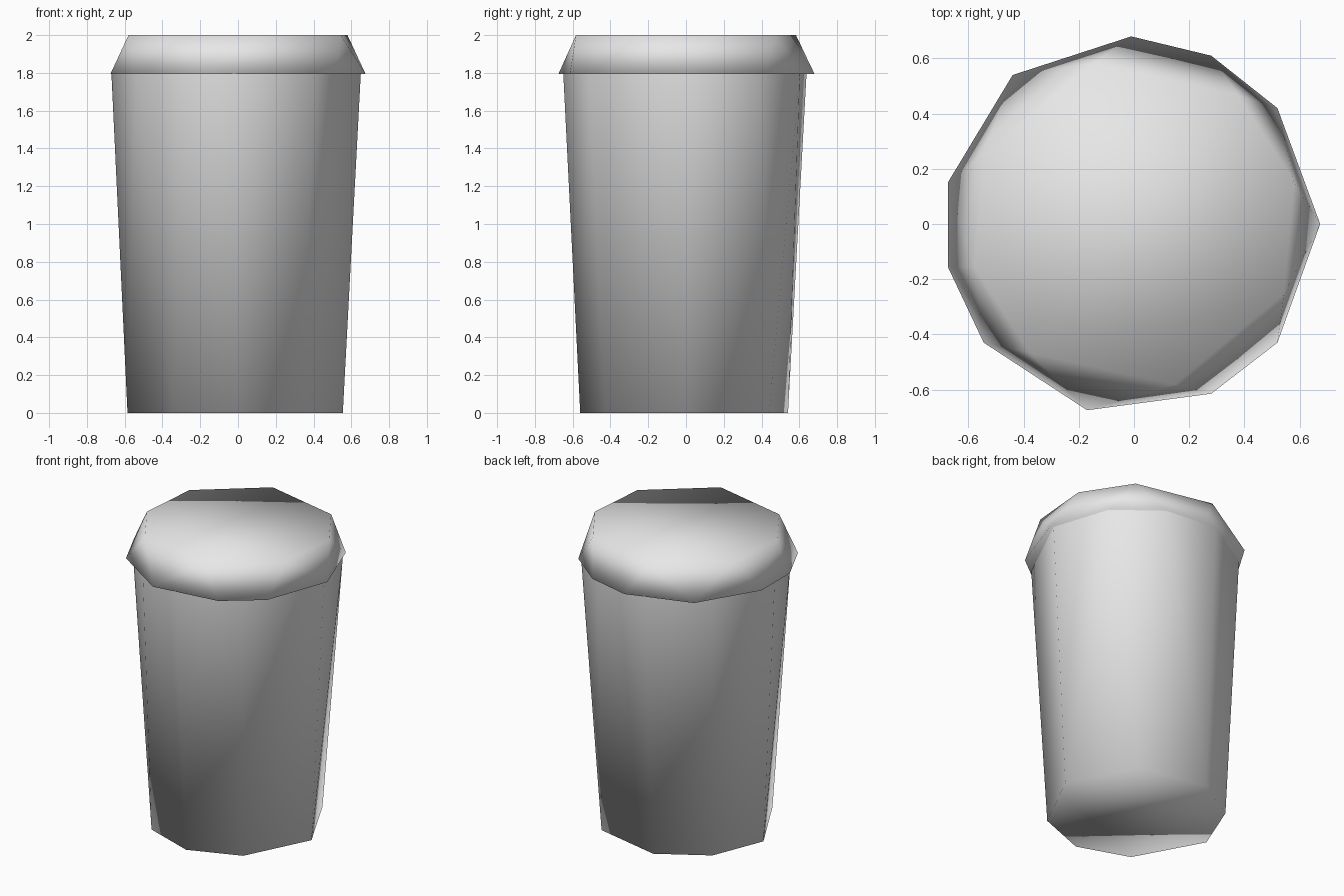
import bpy, bmesh, math

if "Cube" in bpy.data.objects:
    bpy.data.objects.remove(bpy.data.objects["Cube"])

paper = bpy.data.materials.new("light_grey")
paper.diffuse_color = (0.8, 0.8, 0.8, 1)
paper.use_nodes = True
paper.node_tree.nodes["Principled BSDF"].inputs["Base Color"].default_value = paper.diffuse_color


def ring(points, z):
    return [(x, y, z) for x, y in points]


def polar(radius, angles):
    return [(radius * math.cos(math.radians(a)), radius * math.sin(math.radians(a)))
            for a in angles]


def convex_part(name, points, open_above=None):
    """Smooth shaded solid wrapped around the rings, optionally left open on top."""
    bm = bmesh.new()
    for p in points:
        bm.verts.new(p)
    bmesh.ops.convex_hull(bm, input=bm.verts)
    bmesh.ops.recalc_face_normals(bm, faces=bm.faces)
    if open_above is not None:
        cap = [f for f in bm.faces if all(v.co.z > open_above for v in f.verts)]
        bmesh.ops.delete(bm, geom=cap, context='FACES')
    for f in bm.faces:
        f.smooth = True
    mesh = bpy.data.meshes.new(name)
    bm.to_mesh(mesh)
    bm.free()
    mesh.materials.append(paper)
    obj = bpy.data.objects.new(name, mesh)
    bpy.context.collection.objects.link(obj)
    return obj


RIM_Z = 1.795

# Tapered cup body: eight-sided foot, finer mouth tucked under the lid
base = [(0.555, 0), (0.33, 0.44), (-0.13, 0.54), (-0.445, 0.35),
        (-0.585, 0), (-0.345, -0.44), (0, -0.56), (0.34, -0.43)]
mouth = polar(0.65, (0, 36, 68, 101, 140, 214, 240, 268, 308)) + [(-0.67, 0)]
convex_part("cup_body", ring(base, 0) + ring(mouth, RIM_Z), open_above=1.7)

# Lid: irregular wide rim narrowing to a flat top
rim = [(-0.01, 0.68), (0.28, 0.61), (0.52, 0.42), (0.675, 0), (0.52, -0.43),
       (0.28, -0.615), (-0.17, -0.675), (-0.545, -0.43), (-0.675, -0.155),
       (-0.675, 0.15), (-0.44, 0.54)]
top = polar(0.6, (15, 51, 104, 155, 195, 231, 284, 335))
convex_part("lid", ring(rim, RIM_Z) + ring(top, 2.0))
